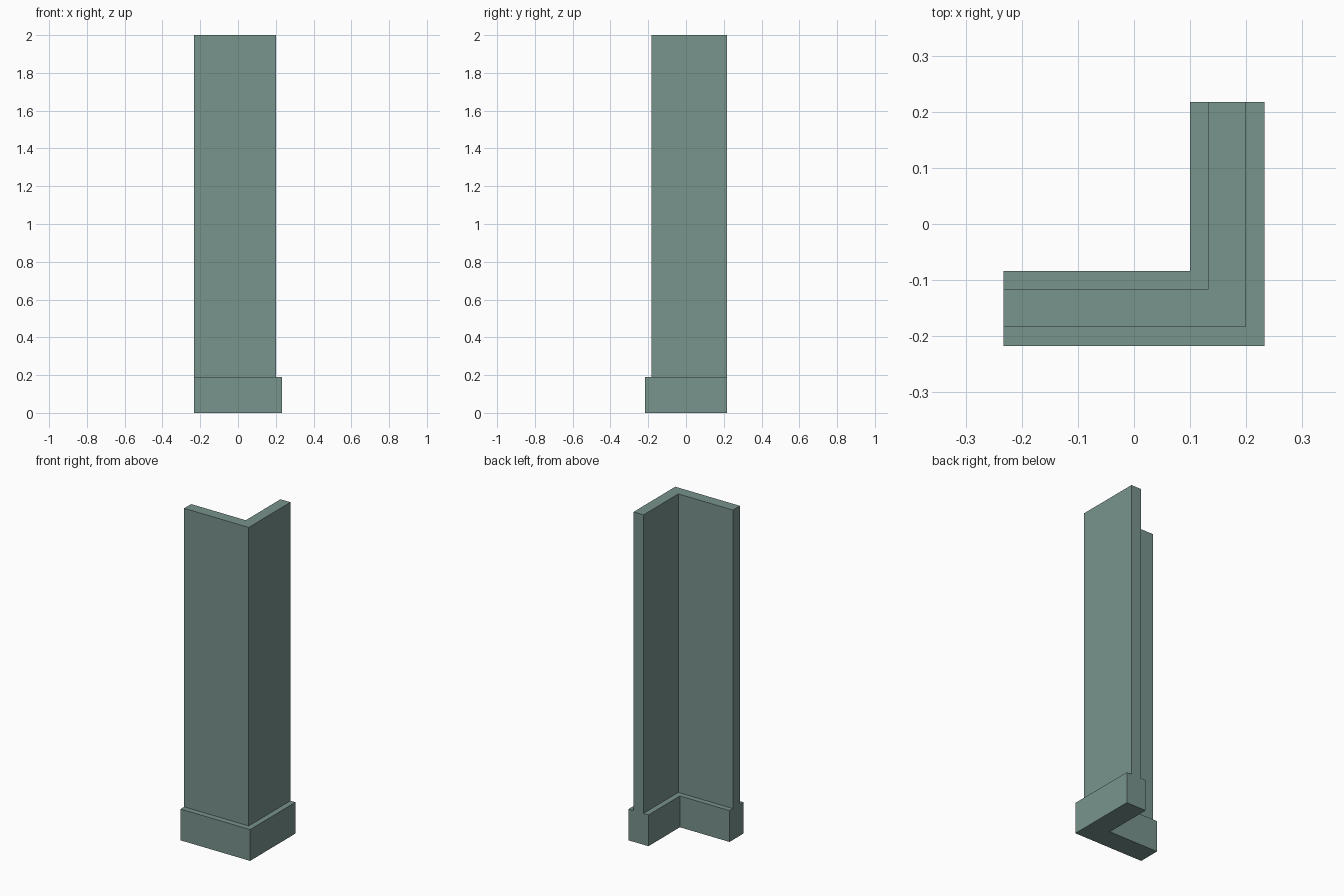
import bpy, bmesh

if "Cube" in bpy.data.objects:
    bpy.data.objects.remove(bpy.data.objects["Cube"])

mat = bpy.data.materials.new("grey green")
mat.diffuse_color = (0.19, 0.292, 0.265, 1)
mat.use_nodes = True
mat.node_tree.nodes["Principled BSDF"].inputs["Base Color"].default_value = mat.diffuse_color


def l_prism(name, right, front, thick, z0, z1):
    """Extrude an L-shaped corner footprint from z0 to z1."""
    left, back = -0.233, 0.217
    pts = [(left, front), (right, front), (right, back),
           (right - thick, back), (right - thick, front + thick), (left, front + thick)]
    bm = bmesh.new()
    face = bm.faces.new([bm.verts.new((x, y, z0)) for x, y in pts])
    ext = bmesh.ops.extrude_face_region(bm, geom=[face], use_keep_orig=True)
    verts = [g for g in ext["geom"] if isinstance(g, bmesh.types.BMVert)]
    bmesh.ops.translate(bm, verts=verts, vec=(0, 0, z1 - z0))
    bmesh.ops.recalc_face_normals(bm, faces=bm.faces)
    me = bpy.data.meshes.new(name)
    bm.to_mesh(me)
    bm.free()
    me.materials.append(mat)
    ob = bpy.data.objects.new(name, me)
    bpy.context.collection.objects.link(ob)


# Thick plinth at the foot, thinner wall centred on it
l_prism("corner_plinth", 0.233, -0.217, 0.133, 0.0, 0.19)
l_prism("corner_wall", 0.2, -0.183, 0.067, 0.19, 2.0)
